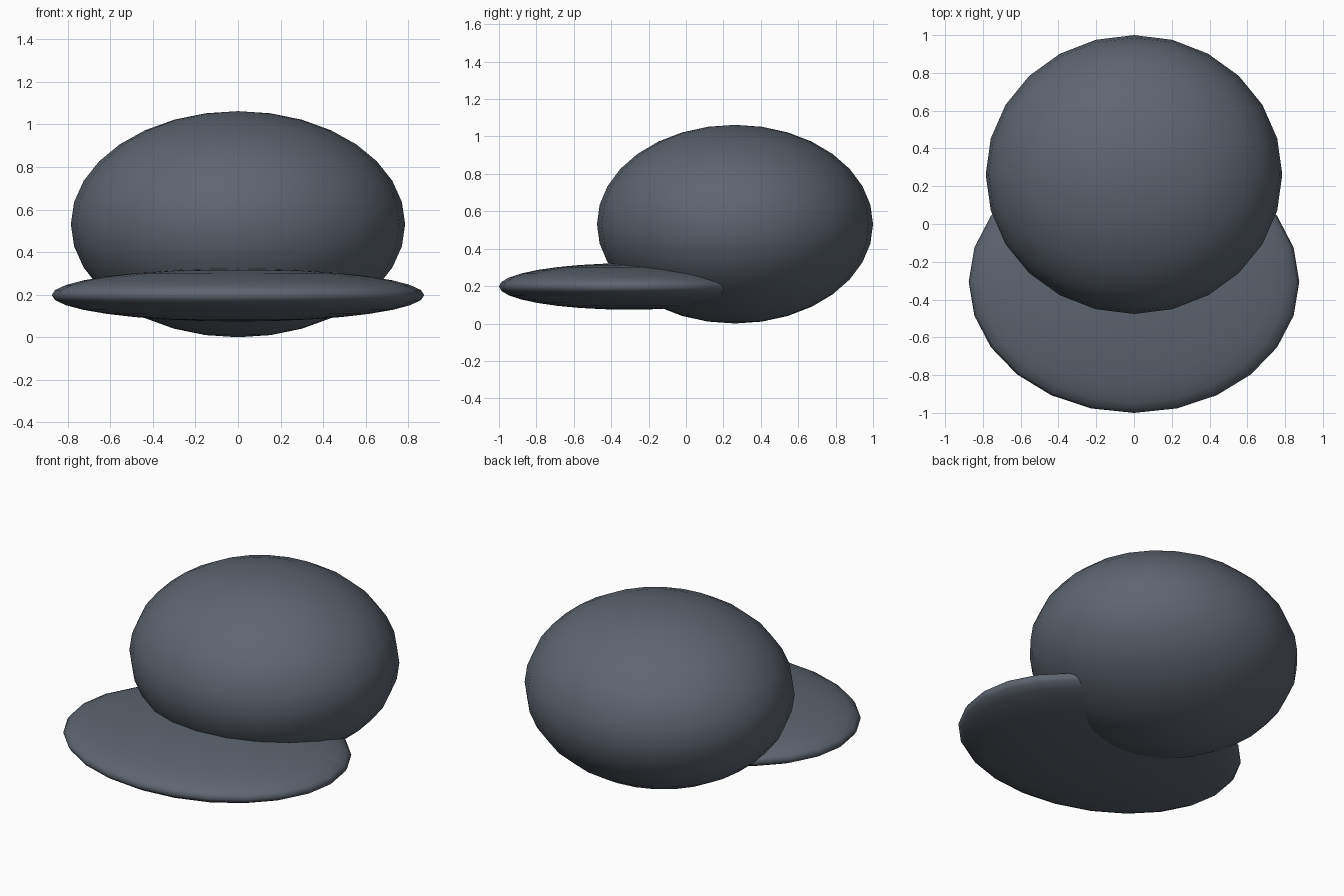
import bpy

if "Cube" in bpy.data.objects:
    bpy.data.objects.remove(bpy.data.objects["Cube"])

mat = bpy.data.materials.new("dark_slate")
mat.diffuse_color = (0.11, 0.13, 0.16, 1)
mat.use_nodes = True
mat.node_tree.nodes["Principled BSDF"].inputs["Base Color"].default_value = mat.diffuse_color


def ellipsoid(name, centre, radii):
    bpy.ops.mesh.primitive_uv_sphere_add(segments=24, ring_count=16, radius=1, location=centre)
    ob = bpy.context.object
    ob.name = name
    ob.scale = radii
    bpy.ops.object.transform_apply(location=False, rotation=False, scale=True)
    bpy.ops.object.shade_smooth()
    ob.data.materials.append(mat)
    return ob


# Rounded crown of the cap
ellipsoid("cap_crown", (0, 0.262, 0.531), (0.785, 0.738, 0.531))

# Flat brim, its back edge buried in the crown
ellipsoid("cap_brim", (0, -0.305, 0.198), (0.875, 0.695, 0.124))
